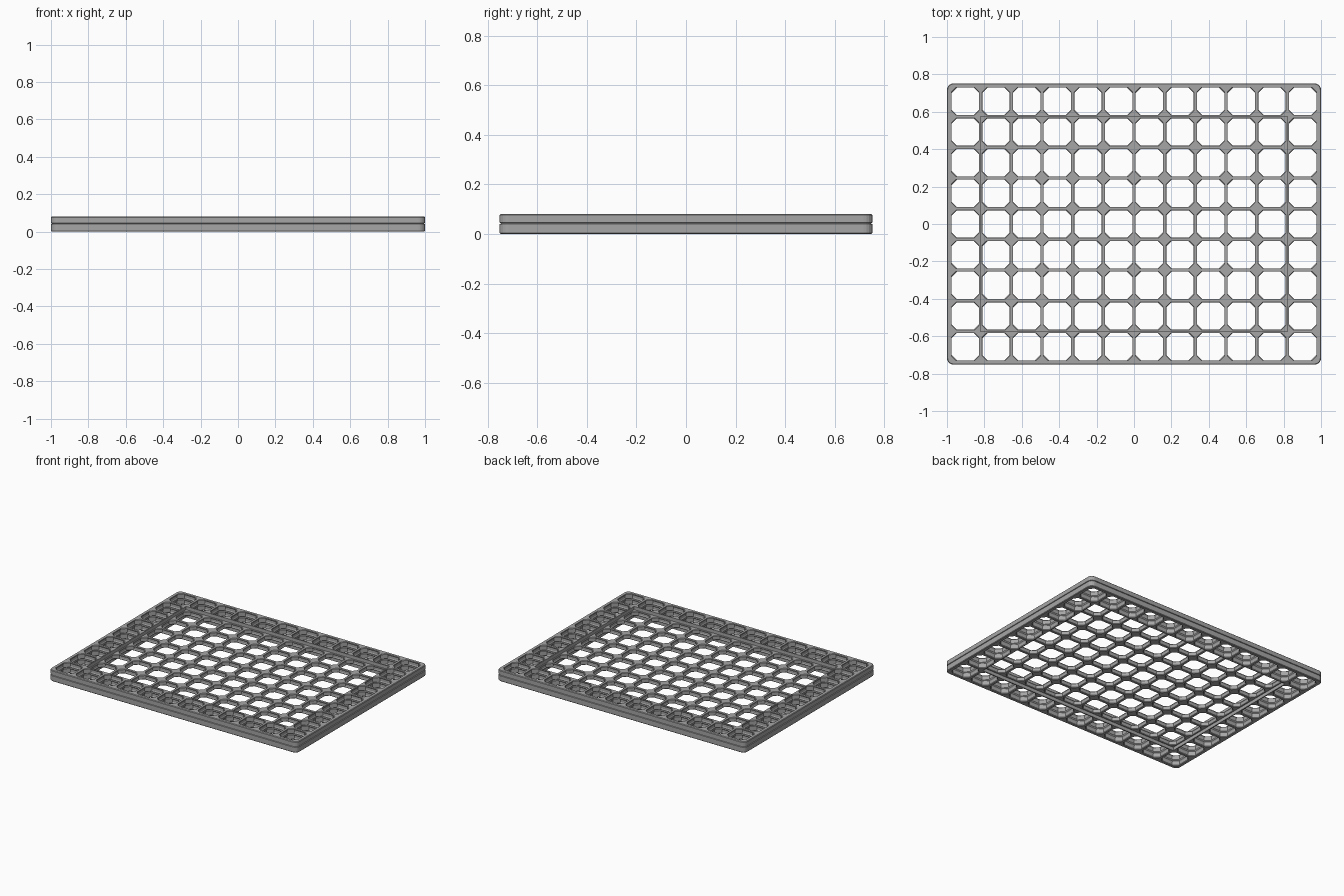
import bpy, bmesh
from math import cos, sin, pi

cube = bpy.data.objects.get("Cube")
if cube:
    bpy.data.objects.remove(cube)

grey = bpy.data.materials.new("mid grey plastic")
grey.use_nodes = True
colour = (0.38, 0.38, 0.38, 1)
grey.diffuse_color = colour
grey.node_tree.nodes["Principled BSDF"].inputs["Base Color"].default_value = colour

COLS, ROWS, PITCH = 12, 9, 0.164
HALF_X, HALF_Y, HEIGHT = 1.0, 0.752, 0.08
LOW, HIGH = 0.024, 0.056          # thinner mesh inside the full-height rim cells
H = PITCH / 2


def finish(bm, name):
    bmesh.ops.remove_doubles(bm, verts=bm.verts, dist=0.0002)
    bmesh.ops.recalc_face_normals(bm, faces=bm.faces)
    mesh = bpy.data.meshes.new(name)
    bm.to_mesh(mesh)
    bm.free()
    mesh.materials.append(grey)
    obj = bpy.data.objects.new(name, mesh)
    bpy.context.collection.objects.link(obj)


def octagon(bm, cx, cy, z, r, cut):
    k = r - cut
    pts = [(r, -k), (r, k), (k, r), (-k, r), (-r, k), (-r, -k), (-k, -r), (k, -r)]
    return [bm.verts.new((cx + x, cy + y, z)) for x, y in pts]


def square(bm, cx, cy, z):
    return [bm.verts.new((cx + x * H, cy + y * H, z))
            for x, y in ((1, -1), (1, 1), (-1, 1), (-1, -1))]


def bridge(bm, a, b):
    for i in range(len(a)):
        j = (i + 1) % len(a)
        bm.faces.new((a[i], a[j], b[j], b[i]))


def cap(bm, sq, octo):
    # flat bars plus the corner triangles around one opening
    for i in range(4):
        j = (i + 1) % 4
        bm.faces.new((sq[i], sq[j], octo[2 * i + 1], octo[2 * i]))
        bm.faces.new((sq[j], octo[2 * j], octo[2 * i + 1]))


def tile_profile(z0, z1):
    # lip, recessed snap channel, lip
    t = z1 - z0
    return [(z0, 0.074, 0.024), (z0 + t * .12, 0.073, 0.028),
            (z0 + t * .3, 0.077, 0.036), (z0 + t * .7, 0.077, 0.036),
            (z0 + t * .88, 0.073, 0.028), (z1, 0.074, 0.024)]


def cell(bm, cx, cy, profile, open_sides, wall_spans):
    rings = [octagon(bm, cx, cy, *p) for p in profile]
    for a, b in zip(rings, rings[1:]):
        bridge(bm, a, b)
    cap(bm, square(bm, cx, cy, profile[0][0]), rings[0])
    cap(bm, square(bm, cx, cy, profile[-1][0]), rings[-1])
    for z0, z1 in wall_spans:
        a, b = square(bm, cx, cy, z0), square(bm, cx, cy, z1)
        for i in open_sides:
            j = (i + 1) % 4
            bm.faces.new((a[i], a[j], b[j], b[i]))


def inside(c, r):
    return 0 < c < COLS - 1 and 0 < r < ROWS - 1


# Full-height rim cells made of two stacked layers, and the thinner inner mesh
rim, inner = bmesh.new(), bmesh.new()
layers = tile_profile(0, HEIGHT / 2) + tile_profile(HEIGHT / 2 + 0.001, HEIGHT)
for c in range(COLS):
    for r in range(ROWS):
        cx = (c - (COLS - 1) / 2) * PITCH
        cy = (r - (ROWS - 1) / 2) * PITCH
        if inside(c, r):
            cell(inner, cx, cy, tile_profile(LOW, HIGH), [], [])
        else:
            near = ((c + 1, r), (c, r + 1), (c - 1, r), (c, r - 1))
            sides = [i for i, n in enumerate(near) if inside(*n)]
            cell(rim, cx, cy, layers, sides, [(0, LOW), (HIGH, HEIGHT)])
finish(rim, "rim_cells")
finish(inner, "inner_mesh")


# Outer frame with rounded corners, eased edges and a groove between layers
def outline(bm, hx, hy, radius, z):
    verts = []
    for q, (sx, sy) in enumerate(((1, 1), (-1, 1), (-1, -1), (1, -1))):
        for s in range(6):
            a = (q + s / 5) * pi / 2
            verts.append(bm.verts.new((sx * (hx - radius) + radius * cos(a),
                                       sy * (hy - radius) + radius * sin(a), z)))
    return verts


frame = bmesh.new()
groove = 0.043
steps = [(0, .004), (.004, 0), (groove - .003, 0), (groove - .001, .005),
         (groove + .001, .005), (groove + .003, 0), (HEIGHT - .004, 0), (HEIGHT, .004)]
loops = [outline(frame, COLS * H, ROWS * H, 0, 0)]
loops += [outline(frame, HALF_X - d, HALF_Y - d, 0.035 - d, z) for z, d in steps]
loops.append(outline(frame, COLS * H, ROWS * H, 0, HEIGHT))
for a, b in zip(loops, loops[1:]):
    bridge(frame, a, b)
finish(frame, "outer_frame")
